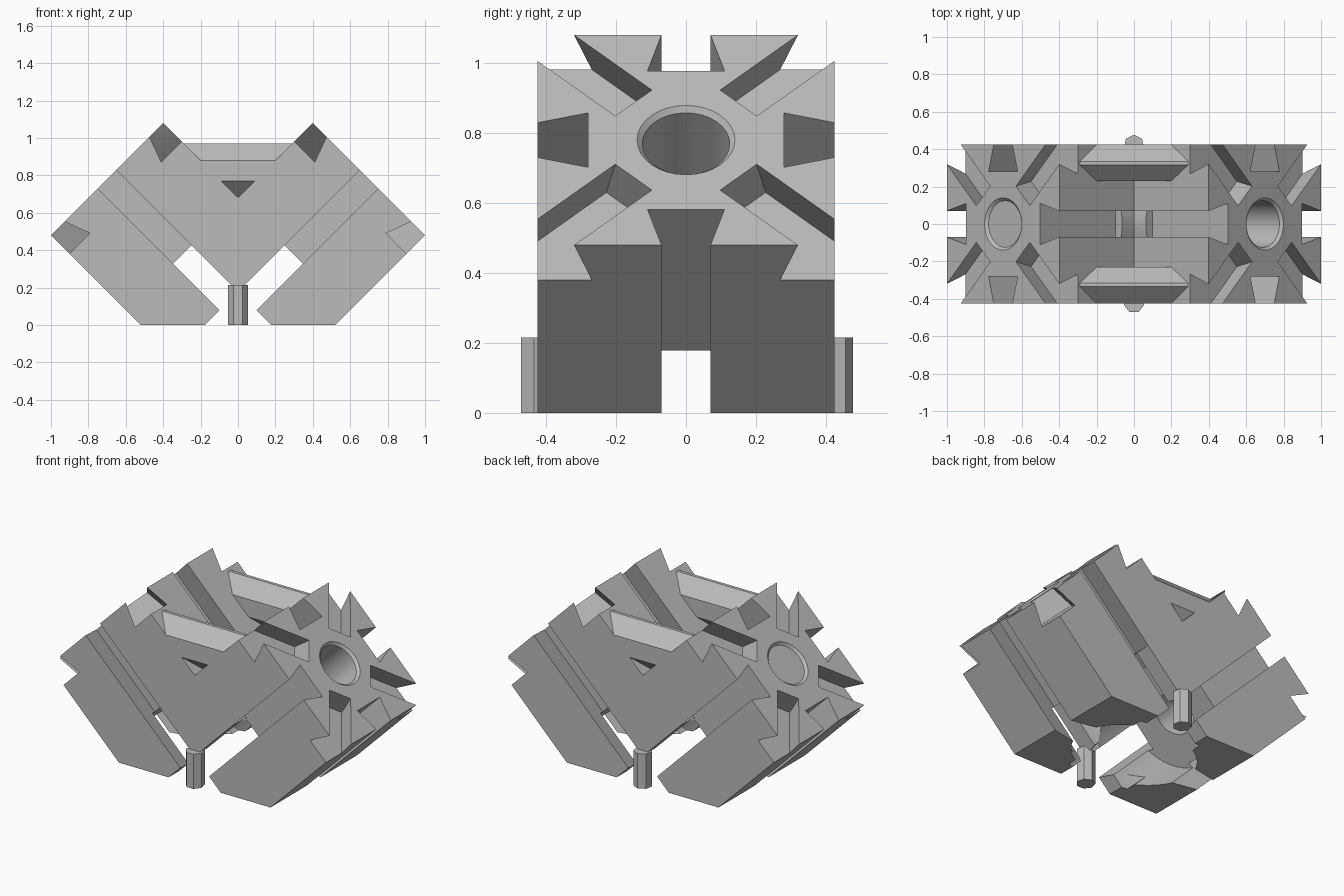
import bpy, bmesh, math
from mathutils import Matrix, Vector

cube = bpy.data.objects.get("Cube")
if cube:
    bpy.data.objects.remove(cube, do_unlink=True)

grey = bpy.data.materials.new("mid grey")
grey.use_nodes = True
grey.diffuse_color = (0.5, 0.5, 0.5, 1)
grey.node_tree.nodes["Principled BSDF"].inputs["Base Color"].default_value = (0.5, 0.5, 0.5, 1)

HALF, LENGTH = 0.425, 0.92
SLOT, FLOOR, DEPTH = 0.07, 0.11, 0.145
# Block frame: local z points out of the tilted end face
s = math.sqrt(0.5)
TILT = Matrix(((s, 0, s, 0.7), (0, 1, 0, 0), (-s, 0, s, 0.78), (0, 0, 0, 1)))
FLIP = Matrix.Rotation(math.pi, 4, 'Z')


def make(name, bm, matrix=Matrix()):
    bm.transform(matrix)
    bmesh.ops.recalc_face_normals(bm, faces=bm.faces)
    mesh = bpy.data.meshes.new(name)
    bm.to_mesh(mesh)
    bm.free()
    mesh.materials.append(grey)
    obj = bpy.data.objects.new(name, mesh)
    bpy.context.collection.objects.link(obj)
    return obj


def prism(points, offset):
    bm = bmesh.new()
    face = bm.faces.new([bm.verts.new(p) for p in points])
    new = bmesh.ops.extrude_face_region(bm, geom=[face])["geom"]
    bmesh.ops.translate(bm, vec=Vector(offset),
                        verts=[g for g in new if isinstance(g, bmesh.types.BMVert)])
    return bm


def rod(r1, r2, z1, z2, sides):
    bm = bmesh.new()
    bmesh.ops.create_cone(bm, cap_ends=True, segments=sides, radius1=r1, radius2=r2,
                          depth=z2 - z1, matrix=Matrix.Translation((0, 0, (z1 + z2) / 2)))
    return bm


def combine(obj, other, operation):
    mod = obj.modifiers.new("join", 'BOOLEAN')
    mod.operation, mod.solver, mod.object = operation, 'EXACT', other
    bpy.context.view_layer.update()
    graph = bpy.context.evaluated_depsgraph_get()
    mesh = bpy.data.meshes.new_from_object(obj.evaluated_get(graph))
    obj.modifiers.clear()
    obj.data = mesh
    bpy.data.objects.remove(other, do_unlink=True)


def slotted_block(name, side):
    # Square section with a dovetail slot in the middle of each side
    quarter = [(HALF, -HALF), (HALF, -SLOT), (HALF - DEPTH, -FLOOR),
               (HALF - DEPTH, FLOOR), (HALF, SLOT)]
    section = []
    for i in range(4):
        turn = Matrix.Rotation(i * math.pi / 2, 4, 'Z')
        section += [turn @ Vector((x, y, 0)) for x, y in quarter]
    block = make(name, prism(section, (0, 0, -LENGTH)), side @ TILT)
    # Dovetail grooves running from the end face corners toward the bore
    for i in range(4):
        groove = [(0.212, -0.074, 0), (0.212, -FLOOR, -0.14), (0.212, FLOOR, -0.14),
                  (0.212, 0.074, 0), (0.212, 0.074, 0.05), (0.212, -0.074, 0.05)]
        turn = Matrix.Rotation(math.pi / 4 + i * math.pi / 2, 4, 'Z')
        combine(block, make("groove_cutter", prism(groove, (0.6, 0, 0)), side @ TILT @ turn),
                'DIFFERENCE')
    return block


# Two tilted blocks joined in the middle
body = slotted_block("slotted_body", Matrix())
combine(body, slotted_block("right_block", FLIP), 'UNION')

# Wide hollow, bore and bore chamfer in each block
for side in (Matrix(), FLIP):
    for shape in ((0.33, 0.33, -1.2, -0.57, 48), (0.125, 0.125, -0.7, 0.1, 32),
                  (0.125, 0.155, -0.015, 0.015, 32)):
        combine(body, make("bore_cutter", rod(*shape), side @ TILT), 'DIFFERENCE')

# Flat base
bm = bmesh.new()
bmesh.ops.create_cube(bm, size=2, matrix=Matrix.Translation((0, 0, -1)))
combine(body, make("base_cutter", bm), 'DIFFERENCE')

# Bevelled bars across the valley, and seven-sided posts under it
for name, sign in (("front", -1), ("back", 1)):
    outline = [(0.425, 0.77), (0.425, 0.88), (0.335, 0.97), (0.315, 0.97),
               (0.23, 0.88), (0.23, 0.77), (0.315, 0.685), (0.335, 0.685)]
    bm = prism([(-1, sign * y, z) for y, z in outline], (2, 0, 0))
    for v in bm.verts:
        v.co.x *= v.co.z - 0.675
    make(name + "_bar", bm)
    make(name + "_post", rod(0.055, 0.055, 0, 0.215, 7),
         Matrix.Translation((0, sign * 0.422, 0)) @ Matrix.Rotation(-math.pi / 2, 4, 'Z')
         @ Matrix.Rotation(math.pi / 2, 4, 'Z'))

# Smooth bores, crisp edges
bpy.ops.object.select_all(action='DESELECT')
body.select_set(True)
bpy.context.view_layer.objects.active = body
bpy.ops.object.shade_smooth_by_angle(angle=math.radians(25))
